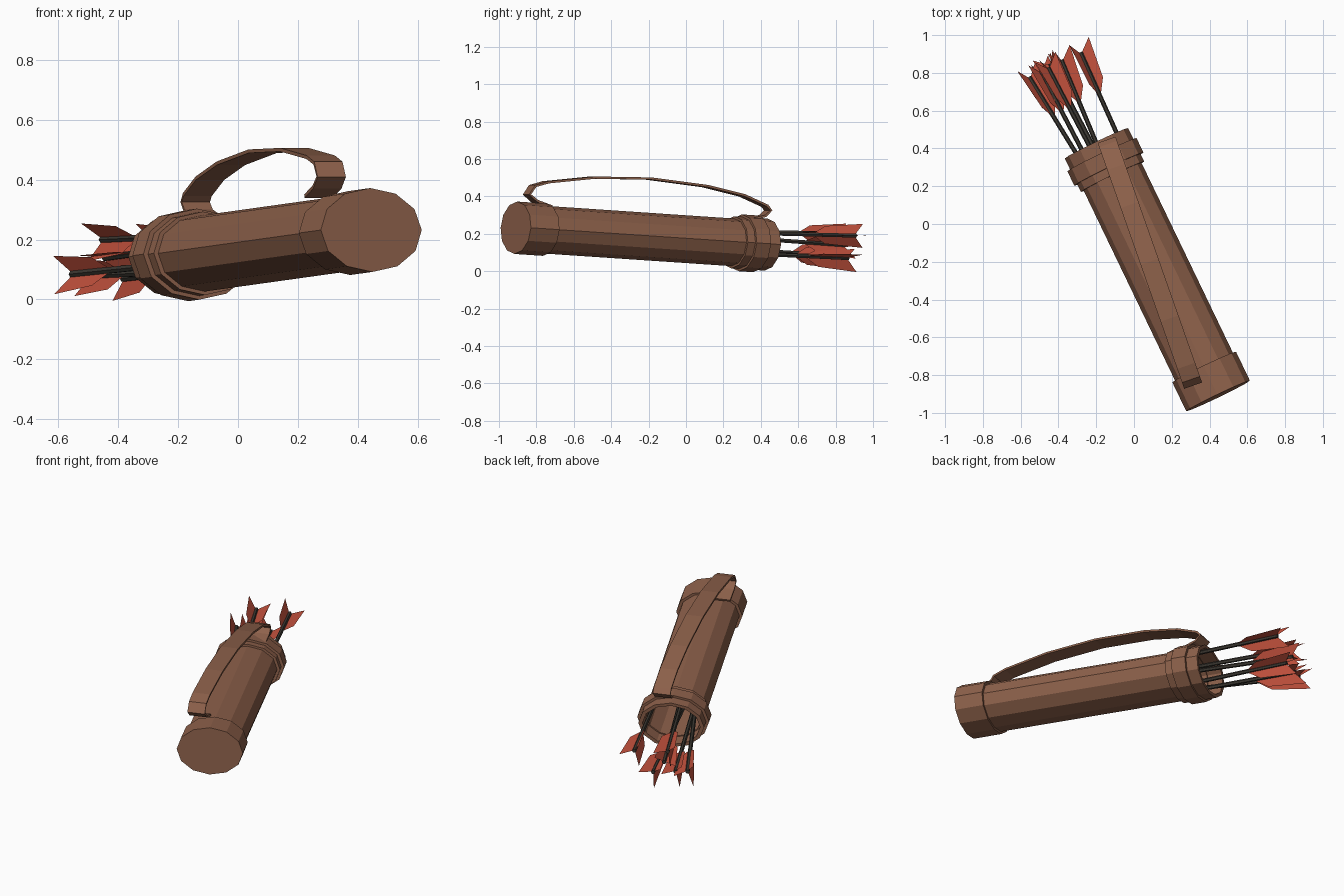
import bpy, bmesh, math
from mathutils import Vector

if "Cube" in bpy.data.objects:
    bpy.data.objects.remove(bpy.data.objects["Cube"])


def material(name, rgb):
    m = bpy.data.materials.new(name)
    m.use_nodes = True
    m.diffuse_color = (*rgb, 1)
    m.node_tree.nodes["Principled BSDF"].inputs["Base Color"].default_value = (*rgb, 1)
    return m


LEATHER = material("brown leather", (0.27, 0.12, 0.07))
WOOD = material("dark wood", (0.045, 0.04, 0.032))
FEATHER = material("red feather", (0.56, 0.085, 0.048))

# Tilted frame of the quiver: base centre, long axis, side and up directions
BASE = Vector((0.445, -0.91, 0.232))
AXIS = (Vector((-0.2, 0.43, 0.142)) - BASE).normalized()
SIDE = AXIS.cross(Vector((0, 0, 1))).normalized()
UP = SIDE.cross(AXIS)
FLATTEN = 0.75
SIDES = 12


def finish(bm, name, mat, recalc=True):
    if recalc:
        bmesh.ops.recalc_face_normals(bm, faces=bm.faces[:])
    me = bpy.data.meshes.new(name)
    bm.to_mesh(me)
    bm.free()
    me.materials.append(mat)
    ob = bpy.data.objects.new(name, me)
    bpy.context.collection.objects.link(ob)
    return ob


def tube(name, profile, closed=False):
    """Oval lathe around the quiver axis; profile holds (distance, radius)."""
    bm = bmesh.new()
    rings = []
    for s, r in profile:
        ring = []
        for i in range(SIDES):
            a = math.tau * i / SIDES
            offset = SIDE * math.cos(a) * r + UP * math.sin(a) * r * FLATTEN
            ring.append(bm.verts.new(BASE + AXIS * s + offset))
        rings.append(ring)
    pairs = list(zip(rings, rings[1:]))
    if closed:
        pairs.append((rings[-1], rings[0]))
    else:
        bm.faces.new(rings[0])
        bm.faces.new(rings[-1])
    for a, b in pairs:
        for i in range(SIDES):
            j = (i + 1) % SIDES
            bm.faces.new((a[i], a[j], b[j], b[i]))
    return finish(bm, name, LEATHER)


def band(name, start, end, outer, inner):
    return tube(name, [(start, inner), (start, outer), (end, outer), (end, inner)], True)


# Quiver body, base and mouth
tube("quiver_body", [(0.12, 0.17), (1.4, 0.17), (1.4, 0.155), (0.2, 0.155)])
tube("base_cap", [(0, 0.187), (0.17, 0.187)])
band("mouth_collar", 1.29, 1.487, 0.186, 0.163)
band("mouth_belt", 1.335, 1.42, 0.203, 0.18)

# Carrying strap: side path of (y, z) swept to a flat ribbon
path = [(-0.73, 0.345), (-0.81, 0.375), (-0.85, 0.41), (-0.82, 0.455),
        (-0.75, 0.475), (-0.5, 0.5), (-0.2, 0.495), (0.1, 0.455),
        (0.3, 0.405), (0.42, 0.35), (0.44, 0.325), (0.41, 0.295), (0.33, 0.275)]
half_width = Vector((0.943, 0.333, 0)) * 0.05
bm = bmesh.new()
rows = []
for y, z in path:
    p = Vector((0.29 - (y + 0.79) * 0.352, y, z))
    rows.append((bm.verts.new(p - half_width), bm.verts.new(p + half_width)))
for a, b in zip(rows, rows[1:]):
    bm.faces.new((a[0], a[1], b[1], b[0]))
strap = finish(bm, "carrying_strap", LEATHER, False)
solid = strap.modifiers.new("thickness", "SOLIDIFY")
solid.thickness = 0.012
solid.offset = 0


def arrow(number, start, end, roll):
    start, end = Vector(start), Vector(end)
    d = (end - start).normalized()
    side = d.cross(Vector((0, 0, 1))).normalized()
    up = side.cross(d)

    # Shaft, reaching back down into the quiver
    tail = start - (end - start)
    bm = bmesh.new()
    loops = []
    for p in (tail, end + d * 0.01):
        loops.append([bm.verts.new(p + (side * math.cos(a) + up * math.sin(a)) * 0.012)
                      for a in (math.tau * i / 6 for i in range(6))])
    for loop in loops:
        bm.faces.new(loop)
    for i in range(6):
        j = (i + 1) % 6
        bm.faces.new((loops[0][i], loops[0][j], loops[1][j], loops[1][i]))
    finish(bm, f"arrow_shaft_{number}", WOOD)

    # Three swept vanes around the shaft
    bm = bmesh.new()
    for k in range(3):
        a = roll + math.tau * k / 3
        out = side * math.cos(a) + up * math.sin(a)
        outline = [(-0.25, 0.0), (-0.16, 0.055), (0.066, 0.074), (0.0, 0.0)]
        bm.faces.new([bm.verts.new(end + d * s + out * r) for s, r in outline])
    finish(bm, f"arrow_fletching_{number}", FEATHER, False)


# Arrows fanning out of the mouth
arrows = [
    ((-0.10, 0.50, 0.20), (-0.28, 0.90, 0.19), 0.0),
    ((-0.20, 0.43, 0.09), (-0.38, 0.86, 0.07), 0.3),
    ((-0.22, 0.42, 0.17), (-0.44, 0.84, 0.14), 0.9),
    ((-0.28, 0.40, 0.09), (-0.49, 0.80, 0.08), 0.1),
    ((-0.31, 0.38, 0.11), (-0.55, 0.77, 0.085), 0.0),
    ((-0.24, 0.42, 0.21), (-0.45, 0.82, 0.20), 0.2),
]
for n, (start, end, roll) in enumerate(arrows, 1):
    arrow(n, start, end, roll)
